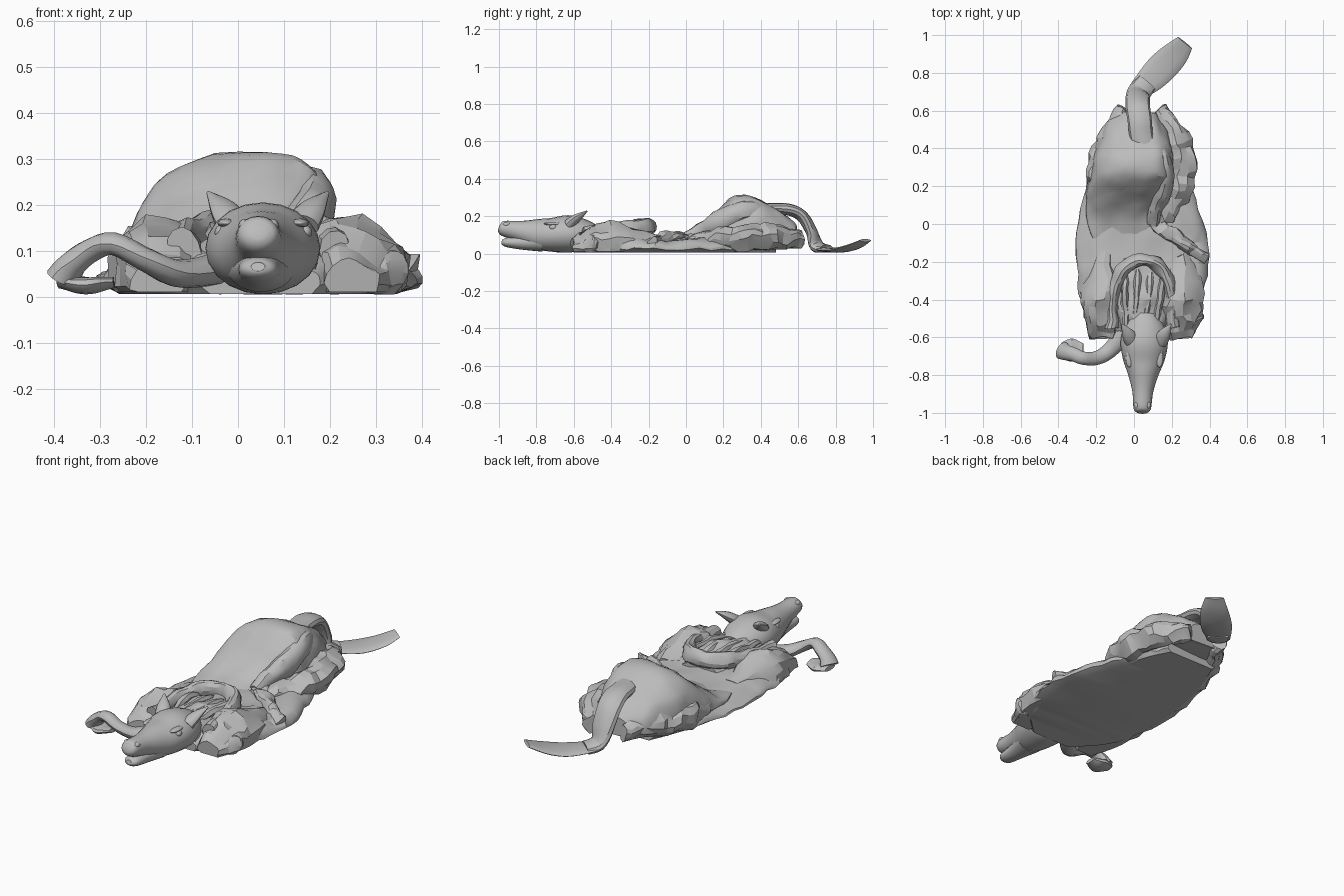
import bpy, bmesh, math, random
from mathutils import Vector, noise

random.seed(4)
cube = bpy.data.objects.get("Cube")
if cube:
    bpy.data.objects.remove(cube, do_unlink=True)

shade = 0.5
grey = bpy.data.materials.new("plain grey")
grey.use_nodes = True
grey.diffuse_color = (shade, shade, shade, 1)
grey.node_tree.nodes["Principled BSDF"].inputs["Base Color"].default_value = grey.diffuse_color


def resample(stations, rows):
    """Smooth curve through tuples of any length."""
    out, last = [], len(stations) - 1
    for i in range(rows + 1):
        f = i / rows * last
        k = min(int(f), last - 1)
        t = f - k
        a, b, c, d = [stations[max(0, min(last, k + o))] for o in (-1, 0, 1, 2)]
        out.append([q + t * ((r - p) / 2 + t * (p - 2.5 * q + 2 * r - s / 2
                    + t * (1.5 * (q - r) + (s - p) / 2)))
                    for p, q, r, s in zip(a, b, c, d)])
    return out


def finish(obj, angle):
    obj.data.materials.clear()
    obj.data.materials.append(grey)
    bpy.ops.object.select_all(action='DESELECT')
    obj.select_set(True)
    bpy.context.view_layer.objects.active = obj
    bpy.ops.object.shade_smooth_by_angle(angle=math.radians(angle))


def skin(name, rings, fold, angle):
    """Join closed rings, crumple them, and rest the result on the ground."""
    bm = bmesh.new()
    offset = Vector((random.random() * 9, 0, 0))
    loops = []
    for ring in rings:
        loop = []
        for point in ring:
            if point.z > 0.01:
                point = point + noise.noise_vector(point * 14 + offset) * fold
            point.z = max(point.z, 0.005)
            loop.append(bm.verts.new(point))
        loops.append(loop)
    for first, second in zip(loops, loops[1:]):
        for j in range(len(first)):
            bm.faces.new((first[j - 1], first[j], second[j], second[j - 1]))
    bm.faces.new(loops[0])
    bm.faces.new(loops[-1])
    bmesh.ops.recalc_face_normals(bm, faces=bm.faces)
    mesh = bpy.data.meshes.new(name)
    bm.to_mesh(mesh)
    bm.free()
    obj = bpy.data.objects.new(name, mesh)
    bpy.context.collection.objects.link(obj)
    finish(obj, angle)


def signed_power(value, power):
    return math.copysign(abs(value) ** power, value)


def mound(name, stations, base, rows=24, cols=22, power=0.9, skew=0.0, fold=0.02, angle=25):
    """Loft with a raised rim: stations are y, left x, right x, top."""
    rings = []
    for y, left, right, top in resample(stations, rows):
        middle, half = (left + right) / 2, (right - left) / 2
        rim = base + 0.02
        ring = [Vector((middle - half * .85, y, base))]
        for j in range(cols + 1):
            turn = math.pi * j / cols
            c, s = math.cos(turn), max(0.0, math.sin(turn))
            x = middle - half * signed_power(c, power) + skew * half * s * (1 - abs(c))
            ring.append(Vector((x, y, rim + (top - rim) * s ** power)))
        ring.append(Vector((middle + half * .85, y, base)))
        rings.append(ring)
    skin(name, rings, fold, angle)


def tube(name, points, rows=12, sides=12, fold=0.0, angle=35):
    """Oval loft: points are x, y, z, half width, half thickness."""
    path = resample(points, rows)
    rings = []
    for i, (x, y, z, width, thick) in enumerate(path):
        before, after = path[max(0, i - 1)], path[min(rows, i + 1)]
        along = (Vector(after[:3]) - Vector(before[:3])).normalized()
        side = along.cross(Vector((0, 0, 1))).normalized()
        up = side.cross(along)
        turns = [math.tau * j / sides for j in range(sides)]
        rings.append([Vector((x, y, z)) + side * width * math.cos(turn)
                      + up * thick * math.sin(turn) for turn in turns])
    skin(name, rings, fold, angle)


def limb(name, path, width, thick, ends=0.6, **look):
    """Tube that swells in the middle."""
    points = []
    for i, place in enumerate(path):
        swell = ends + (1 - ends) * math.sin(math.pi * i / (len(path) - 1))
        points.append((*place, width * swell, thick * swell))
    tube(name, points, **look)


def ball(name, place, size):
    bpy.ops.mesh.primitive_uv_sphere_add(segments=12, ring_count=8, location=place)
    obj = bpy.context.object
    obj.name = name
    obj.scale = size
    finish(obj, 40)


crumpled = dict(fold=0.03, angle=18)

# Slack body lying on the ground
mound("body", [(-.6, -.08, .18, .08), (-.5, -.2, .3, .11), (-.38, -.28, .36, .12),
               (-.2, -.31, .4, .1), (0, -.3, .37, .09), (.2, -.26, .3, .11),
               (.36, -.2, .25, .11), (.48, -.14, .18, .1)], base=0.006)

# Raised hindquarters
mound("rump", [(-.08, -.22, .1, .08), (.04, -.25, .1, .12), (.13, -.25, .14, .19),
               (.21, -.24, .2, .27), (.28, -.23, .21, .315), (.37, -.21, .21, .3),
               (.46, -.18, .19, .25), (.54, -.14, .15, .2), (.59, -.08, .12, .15)],
      base=0.05, power=.75, skew=.3, fold=.01)
limb("left_thigh", [(.1, 0, .08), (.12, .1, .12), (.16, .2, .18), (.16, .32, .23),
                    (.13, .42, .22)], width=.05, thick=.06, rows=16, fold=.01)

# Gathered neck with a raised fold arching around it
mound("neck", [(-.6, -.06, .17, .13), (-.4, -.12, .21, .15), (-.18, -.06, .16, .13)],
      base=0.02, rows=14)
arch = [math.pi * i / 8 for i in range(9)]
limb("neck_fold", [(.045 - .165 * signed_power(math.cos(turn), .8),
                    -.55 + .36 * math.sin(turn) ** .8,
                    .1 + .045 * math.sin(turn)) for turn in arch],
     width=.035, thick=.045, ends=1, rows=26, fold=.015, angle=25)
for i in range(4):
    x = -.05 + i * .065
    limb(f"neck_wrinkle_{i + 1}", [(x, -.22, .12), (x, -.36, .14), (x * .8, -.55, .12)],
         width=.02, thick=.02, sides=6, fold=.015)

# Broad crumpled shoulders
for label, x, half in (("left", .25, .12), ("right", -.17, .11)):
    mound(label + "_shoulder", [(y, x - half * wide, x + half * wide, top)
                                for y, wide, top in ((-.6, .5, .09), (-.48, .9, .15),
                                                     (-.36, 1, .16), (-.17, .5, .09))],
          base=0.01, rows=9, cols=9, **crumpled)

# Folded limbs tucked along the sides
limb("left_front_leg", [(.22, -.54, .04), (.3, -.52, .05), (.34, -.46, .04)],
     width=.045, thick=.04, **crumpled)
limb("left_flank_fold", [(.37, -.19, .06), (.25, -.1, .08), (.14, -.02, .08), (.1, .1, .1)],
     width=.035, thick=.035, ends=.8, **crumpled)
limb("left_hind_leg", [(.14, .02, .06), (.23, .16, .07), (.25, .32, .08), (.21, .48, .09),
                       (.13, .61, .08)], width=.08, thick=.07, rows=18, **crumpled)
limb("right_hind_leg", [(-.22, .12, .07), (-.2, .26, .08), (-.14, .44, .09),
                        (-.05, .61, .08)], width=.06, thick=.07, rows=16, **crumpled)

# Outstretched front leg arching to a curled hoof
limb("right_front_leg", [(-.05, -.58, .06), (-.13, -.67, .05), (-.2, -.71, .08),
                         (-.27, -.71, .115), (-.32, -.69, .1), (-.36, -.68, .07),
                         (-.38, -.67, .04)], width=.035, thick=.025, ends=1.4, rows=22)
limb("right_front_hoof", [(-.39, -.66, .03), (-.33, -.67, .025), (-.27, -.67, .03)],
     width=.06, thick=.02, fold=.01)

# Tail dropping to the ground, then trailing sideways as a flat paddle
limb("tail_root", [(.07, .36, .24), (.04, .46, .24), (.03, .55, .235), (.02, .62, .2),
                   (.02, .67, .12), (.03, .7, .04), (.07, .75, .02)],
     width=.065, thick=.032, ends=.9, rows=26)
limb("tail_paddle", [(.01, .7, .03), (.08, .76, .02), (.15, .83, .02), (.22, .9, .04),
                     (.27, .96, .07)], width=.08, thick=.014, rows=18)

# Long head: stations are y, height, half width, half depth
skull = [(-1, .14, .02, .015), (-.98, .135, .045, .04), (-.89, .12, .055, .055),
         (-.8, .105, .08, .08), (-.72, .1, .11, .09), (-.63, .105, .125, .1),
         (-.55, .1, .11, .085), (-.48, .09, .07, .06)]
jaw = [(-.985, .065, .015, .01), (-.96, .06, .04, .025), (-.87, .06, .05, .04),
       (-.77, .065, .075, .055)]
for label, stations in (("head", skull), ("lower_jaw", jaw)):
    tube(label, [(.055 + (y + .6) * .03, y, *rest) for y, *rest in stations],
         rows=28, sides=20)

# Mirrored face parts
for label, s in (("left", 1), ("right", -1)):
    tube(label + "_ear", [(.065 + s * .075, -.625, .155, .038, .03),
                          (.065 + s * .095, -.585, .19, .034, .022),
                          (.065 + s * .13, -.53, .226, .004, .004)], rows=6)
    ball(label + "_eye", (.055 + s * .09, -.71, .14), (.016, .02, .016))
    ball(label + "_brow", (.055 + s * .08, -.71, .16), (.02, .05, .01))
    ball(label + "_nostril", (.045 + s * .03, -.96, .155), (.014, .02, .014))
